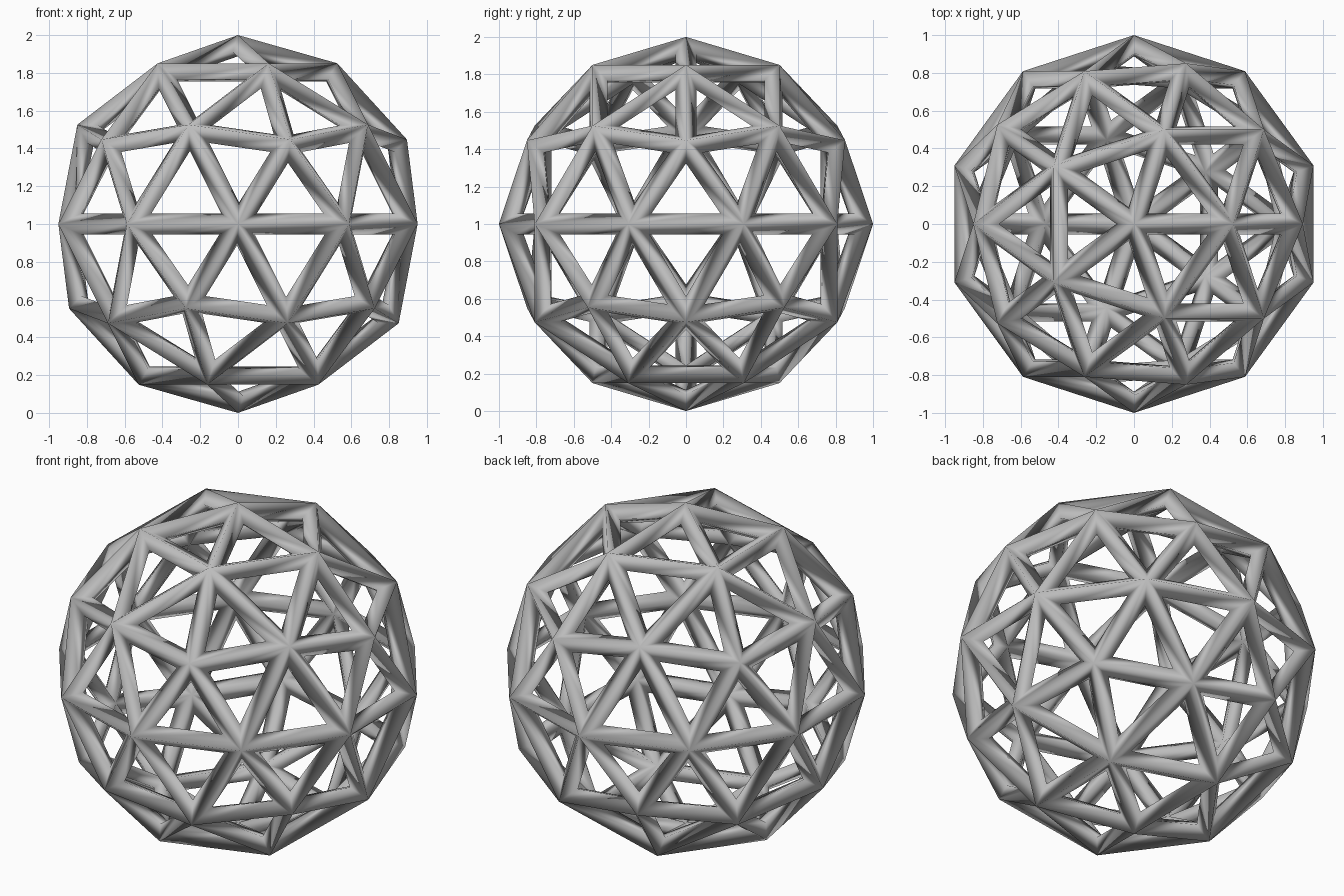
import bpy

THICKNESS = 0.112

# Remove the default cube
cube = bpy.data.objects.get("Cube")
if cube:
    bpy.data.objects.remove(cube, do_unlink=True)

# Single grey material
grey = bpy.data.materials.new("grey")
grey.use_nodes = True
colour = (0.5, 0.5, 0.5, 1.0)
grey.diffuse_color = colour
for node in grey.node_tree.nodes:
    if node.type == "BSDF_PRINCIPLED":
        node.inputs["Base Color"].default_value = colour

# Geodesic sphere whose edges become the struts
bpy.ops.mesh.primitive_ico_sphere_add(subdivisions=2, radius=1.0, location=(0, 0, 1))
lattice = bpy.context.object
lattice.name = "geodesic_lattice"
lattice.data.materials.append(grey)

# Struts grow inward so the outer ridges stay on the sphere
struts = lattice.modifiers.new("struts", "WIREFRAME")
struts.thickness = THICKNESS
struts.offset = -1.0
struts.use_even_offset = True
struts.use_relative_offset = False
struts.use_replace = True
bpy.ops.object.modifier_apply(modifier=struts.name)

# Fully smooth shading gives the struts their rounded look
bpy.ops.object.shade_smooth()
